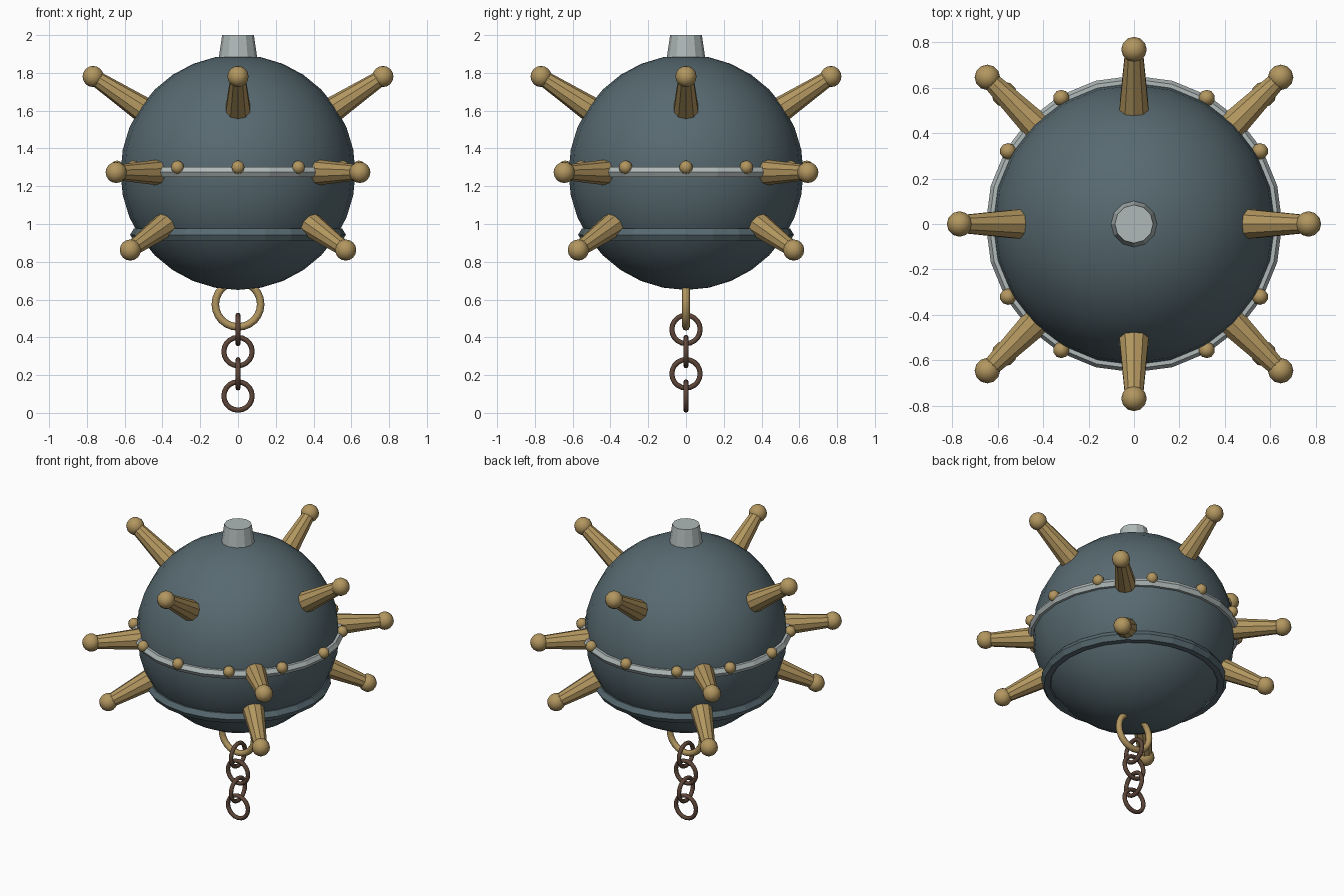
import bpy, math
from mathutils import Vector

if "Cube" in bpy.data.objects:
    bpy.data.objects.remove(bpy.data.objects["Cube"])

CENTRE = Vector((0, 0, 1.273))
RADIUS = 0.622


def material(name, rgb):
    m = bpy.data.materials.new(name)
    m.diffuse_color = (*rgb, 1)
    m.use_nodes = True
    m.node_tree.nodes["Principled BSDF"].inputs["Base Color"].default_value = m.diffuse_color
    return m


SLATE = material("slate_paint", (0.095, 0.142, 0.162))
BRASS = material("brass", (0.445, 0.305, 0.115))
STEEL = material("pale_steel", (0.43, 0.48, 0.48))
RUST = material("rusty_iron", (0.11, 0.06, 0.04))


def finish(name, mat, smooth=None):
    ob = bpy.context.object
    ob.name = name
    ob.data.materials.append(mat)
    if smooth:
        bpy.ops.object.shade_smooth_by_angle(angle=math.radians(smooth))
    return ob


def ball(name, loc, r, seg, rings, mat):
    bpy.ops.mesh.primitive_uv_sphere_add(segments=seg, ring_count=rings, radius=r, location=loc)
    return finish(name, mat, 60)


def ring(name, z, major, minor, seg, sides, mat, rot=(0, 0, 0), smooth=None):
    bpy.ops.mesh.primitive_torus_add(major_radius=major, minor_radius=minor, major_segments=seg,
                                     minor_segments=sides, location=(0, 0, z), rotation=rot)
    return finish(name, mat, smooth)


def direction(azimuth, elevation):
    a, e = math.radians(azimuth), math.radians(elevation)
    return Vector((math.cos(a) * math.cos(e), math.sin(a) * math.cos(e), math.sin(e)))


def spike(name, azimuth, elevation, length):
    # tapered horn pointing out of the hull, with a ball on its tip
    d = direction(azimuth, elevation)
    start, end = 0.56, length
    bpy.ops.mesh.primitive_cone_add(vertices=10, radius1=0.072, radius2=0.04, depth=end - start,
                                    location=CENTRE + d * (start + end) / 2,
                                    rotation=d.to_track_quat('Z', 'Y').to_euler())
    finish(name + "_horn", BRASS)
    ball(name + "_tip", CENTRE + d * length, 0.056, 12, 8, BRASS)


# Hull and its two bands
ball("hull", CENTRE, RADIUS, 24, 16, SLATE)
ring("middle_band", 1.275, 0.622, 0.03, 24, 6, STEEL)
ring("lower_band", 0.943, 0.534, 0.037, 24, 6, SLATE)

# Plug on top
bpy.ops.mesh.primitive_cone_add(vertices=12, radius1=0.102, radius2=0.084, depth=0.12,
                                location=(0, 0, 1.94))
finish("top_plug", STEEL)

# Three tiers of four spikes
for i in range(4):
    spike("upper_spike", i * 90, 33.5, 0.92)
    spike("middle_spike", i * 90 + 45, 0, 0.912)
    spike("lower_spike", i * 90 + 45, -27, 0.905)

# Rivets on the middle band
for i in range(12):
    p = direction(i * 30, 0) * 0.64
    ball("rivet", (p.x, p.y, 1.30), 0.036, 10, 6, BRASS)

# Shackle and hanging chain, links turned alternately
ring("shackle", 0.575, 0.12, 0.02, 24, 8, BRASS, (math.pi / 2, 0, 0), 60)
for i in range(4):
    ring("chain_link", 0.442 - i * 0.1175, 0.075, 0.0135, 20, 8, RUST,
         (math.pi / 2, 0, math.pi / 2 * ((i + 1) % 2)), 60)
